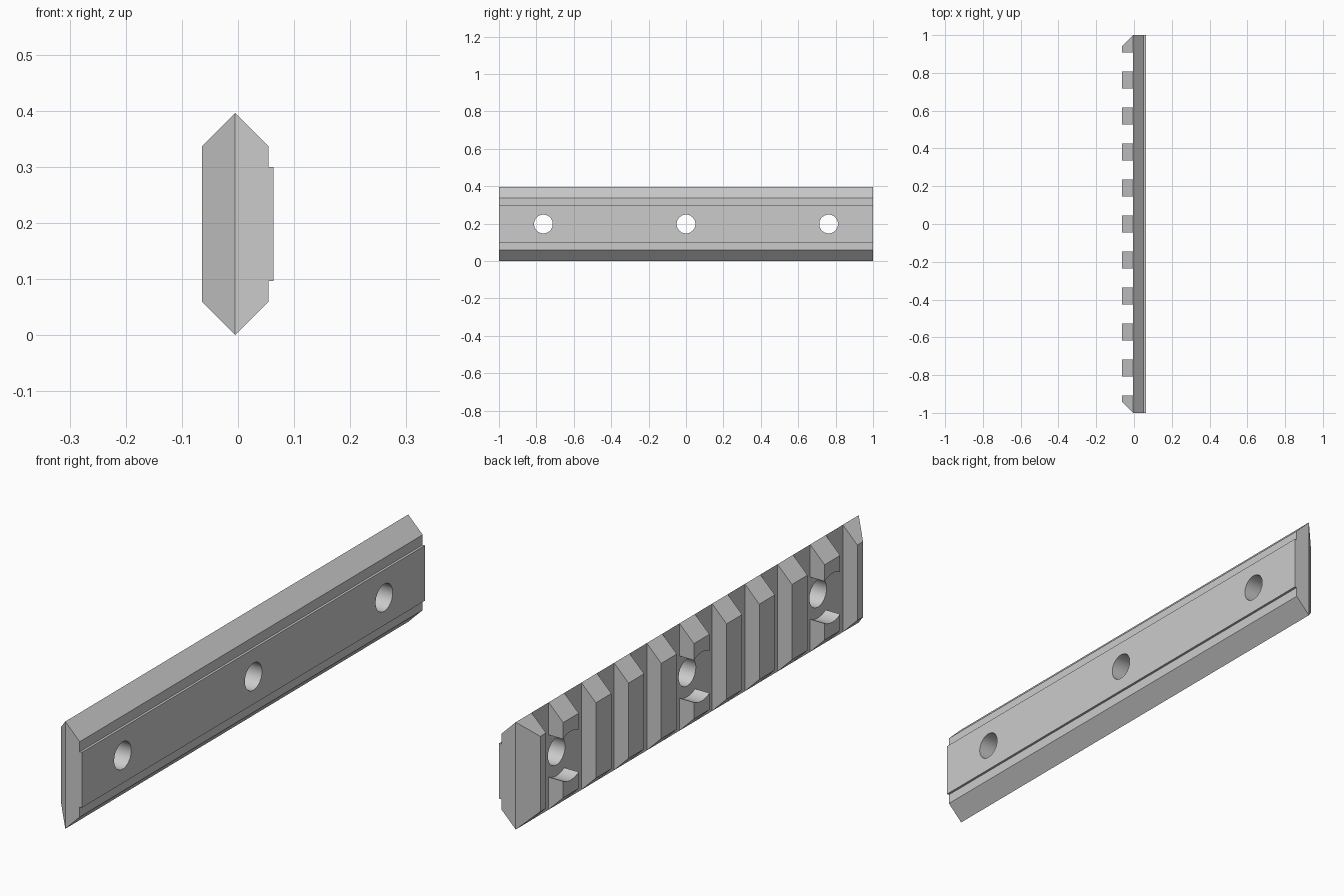
import bpy, bmesh
from math import pi
from mathutils import Matrix, Vector

if "Cube" in bpy.data.objects:
    bpy.data.objects.remove(bpy.data.objects["Cube"])

RIDGE = -0.005      # x of the ridge line and the slot floors
PITCH = 0.1906      # tooth spacing
MID_Z = 0.198
HOLES = (-4 * PITCH, 0, 4 * PITCH)


def prism(bm, points, travel):
    """Extrude a closed outline along a vector into a solid."""
    face = bm.faces.new([bm.verts.new(p) for p in points])
    ext = bmesh.ops.extrude_face_region(bm, geom=[face], use_keep_orig=True)
    verts = [g for g in ext["geom"] if isinstance(g, bmesh.types.BMVert)]
    bmesh.ops.translate(bm, verts=verts, vec=Vector(travel))


def finish(bm, name):
    bmesh.ops.recalc_face_normals(bm, faces=bm.faces[:])
    mesh = bpy.data.meshes.new(name)
    bm.to_mesh(mesh)
    bm.free()
    obj = bpy.data.objects.new(name, mesh)
    bpy.context.collection.objects.link(obj)
    return obj


def cylinders(name, radius, x0, x1):
    """One cylinder along x at every screw position."""
    bm = bmesh.new()
    for y in HOLES:
        place = Matrix.Translation(((x0 + x1) / 2, y, MID_Z)) @ Matrix.Rotation(pi / 2, 4, 'Y')
        bmesh.ops.create_cone(bm, cap_ends=True, segments=48, radius1=radius,
                              radius2=radius, depth=x1 - x0, matrix=place)
    return finish(bm, name)


def cut(target, cutter):
    cutter.hide_render = True
    mod = target.modifiers.new(cutter.name, 'BOOLEAN')
    mod.operation = 'DIFFERENCE'
    mod.solver = 'EXACT'
    mod.object = cutter
    bpy.ops.object.select_all(action='DESELECT')
    target.select_set(True)
    bpy.context.view_layer.objects.active = target
    bpy.ops.object.modifier_apply(modifier=mod.name)
    bpy.data.objects.remove(cutter, do_unlink=True)


# Rail body: mirrored half profile (x, height above the middle)
half = [(-0.064, 0.139), (RIDGE, 0.198), (0.054, 0.139), (0.054, 0.102), (0.063, 0.102)]
outline = [(x, -1, MID_Z + h) for x, h in half]
outline += [(x, -1, MID_Z - h) for x, h in reversed(half)]
bm = bmesh.new()
prism(bm, outline, (0, 2, 0))
rail = finish(bm, "rail")

# Cross slots and end chamfers
bm = bmesh.new()
for k in range(-5, 5):
    y = (k + 0.5) * PITCH
    a, b = y - 0.05, y + 0.05
    prism(bm, [(-0.2, a, -0.1), (RIDGE, a, -0.1), (RIDGE, b, -0.1), (-0.2, b, -0.1)], (0, 0, 0.6))
for s in (-1, 1):
    prism(bm, [(RIDGE, s, -0.1), (RIDGE - 0.1, s * 0.9, -0.1), (RIDGE - 0.1, s * 1.1, -0.1),
               (RIDGE, s * 1.1, -0.1)], (0, 0, 0.6))
cut(rail, finish(bm, "slot_cutter"))

# Screw head recesses, then through holes
cut(rail, cylinders("recess_cutter", 0.09, -0.2, RIDGE))
cut(rail, cylinders("hole_cutter", 0.05, -0.3, 0.3))

bpy.ops.object.shade_smooth_by_angle(angle=pi / 6)
